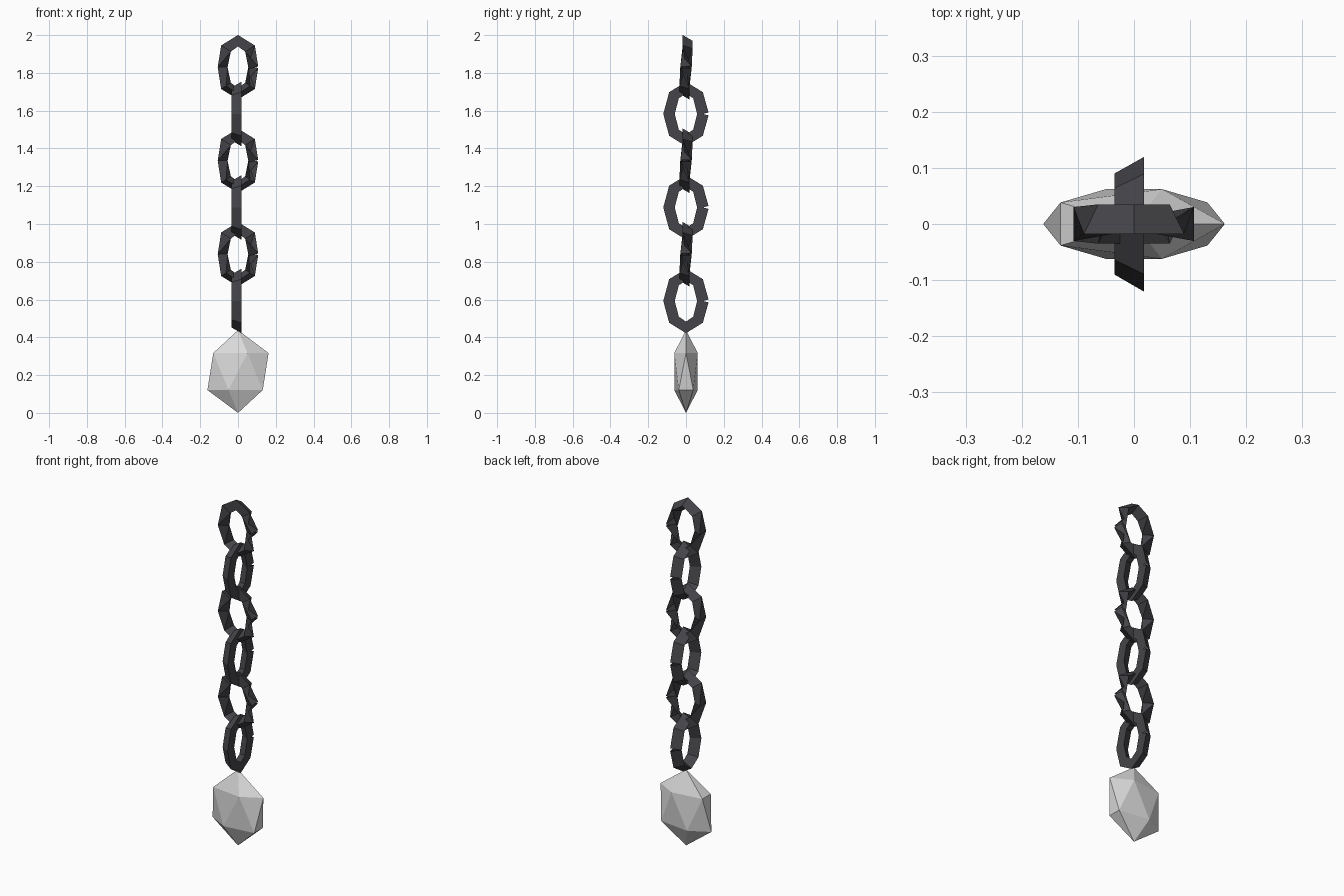
import bpy, bmesh, math
from mathutils import Vector

if "Cube" in bpy.data.objects:
    bpy.data.objects.remove(bpy.data.objects["Cube"])

# Sizes of the chain
HALF_W, HALF_H, THICK = 0.09, 0.14, 0.035
TOP_LINK, SPACING, SIDES = 1.83, 0.2475, 8
Y, Z = Vector((0, 1, 0)), Vector((0, 0, 1))


def material(name, colour):
    mat = bpy.data.materials.new(name)
    mat.diffuse_color = (*colour, 1)
    mat.use_nodes = True
    mat.node_tree.nodes["Principled BSDF"].inputs["Base Color"].default_value = mat.diffuse_color
    return mat


def add_object(name, bm, mat):
    bmesh.ops.recalc_face_normals(bm, faces=bm.faces)
    mesh = bpy.data.meshes.new(name)
    bm.to_mesh(mesh)
    bm.free()
    mesh.materials.append(mat)
    obj = bpy.data.objects.new(name, mesh)
    bpy.context.collection.objects.link(obj)
    return obj


def chain_link(name, z, axis, twisted, mat):
    """Oval of eight straight bars with a triangular section, open at one seam."""
    path = []
    for i in range(SIDES + 1):
        a = 2 * math.pi * i / SIDES
        path.append(axis * (HALF_W * math.cos(a)) + Z * (z + HALF_H * math.sin(a)))
    bm = bmesh.new()
    rings = []
    for i, p in enumerate(path):
        t = (path[min(i + 1, SIDES)] - path[max(i - 1, 0)]).normalized()
        # Twisted links turn their ridge inward where the bar runs upright
        if not twisted:
            u = Vector((-1, 0, 0))
        elif abs(t.z) > 0.9:
            u = t.cross(Y).normalized()
        else:
            u = t.cross(Z).normalized()
        v = t.cross(u)
        ring = []
        for k in range(3):
            b = 2 * math.pi * k / 3
            ring.append(bm.verts.new(p + (u * math.cos(b) + v * math.sin(b)) * THICK))
        rings.append(ring)
    for r, s in zip(rings, rings[1:]):
        for k in range(3):
            n = (k + 1) % 3
            bm.faces.new((r[k], r[n], s[n], s[k]))
    return add_object(name, bm, mat)


iron = material("dark_iron", (0.06, 0.06, 0.068))
stone = material("pale_stone", (0.7, 0.7, 0.7))

# Six links, alternating across and along
for i in range(6):
    across = i % 2 == 0
    chain_link(f"chain_link_{i + 1}", TOP_LINK - i * SPACING,
               Vector((1, 0, 0)) if across else Y, across, iron)

# Flattened twenty-sided crystal
bm = bmesh.new()
bmesh.ops.create_icosphere(bm, subdivisions=1, radius=1)
bmesh.ops.scale(bm, vec=(0.181, 0.073, 0.219), verts=bm.verts)
bmesh.ops.translate(bm, vec=(0, 0, 0.219), verts=bm.verts)
add_object("crystal_pendant", bm, stone)
